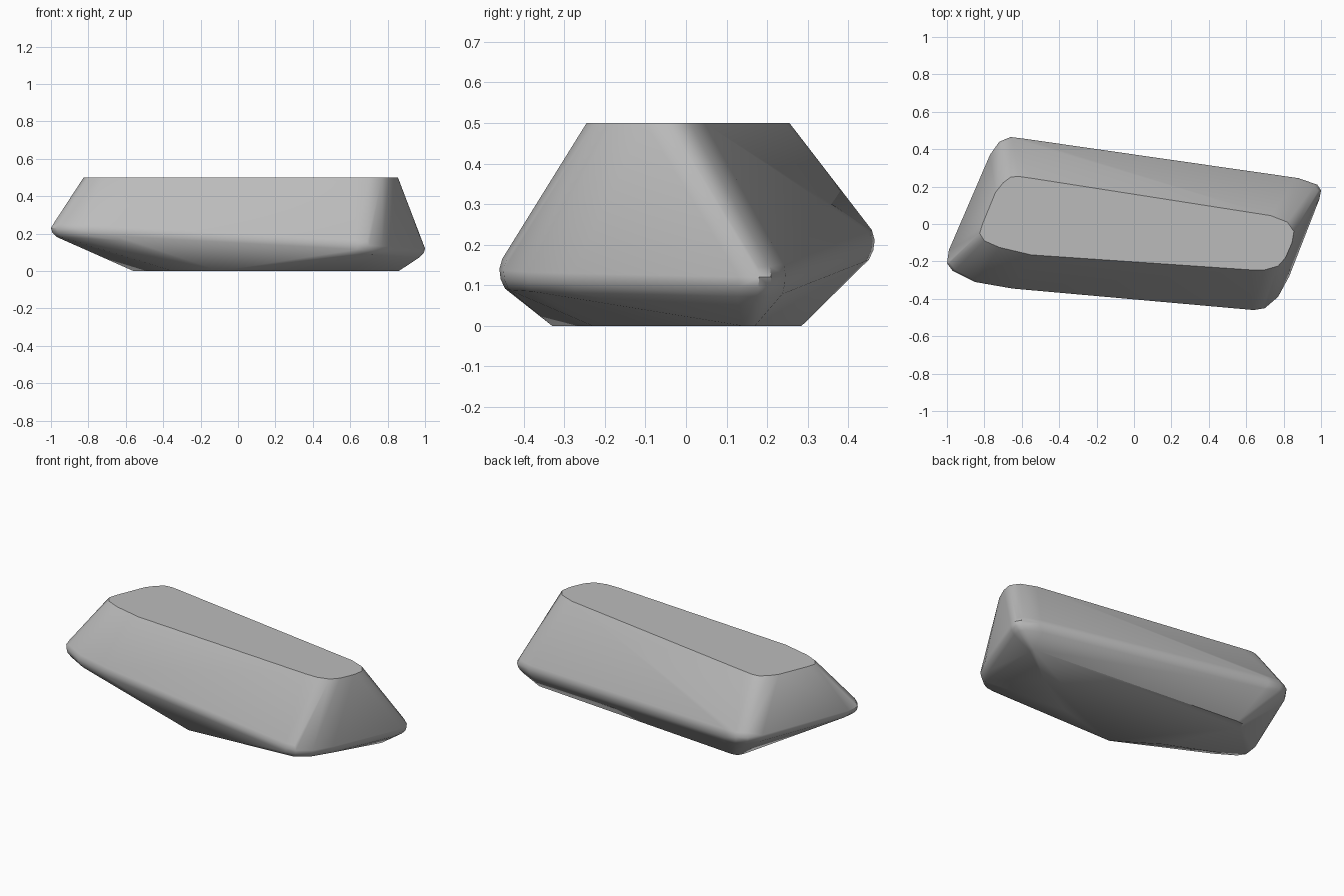
import bpy, bmesh, math

if "Cube" in bpy.data.objects:
    bpy.data.objects.remove(bpy.data.objects["Cube"])

# Outlines of the stone: flat crown, widest rim, flat underside
CROWN = [(-.74, .17), (-.70, .22), (-.66, .25), (-.62, .255), (-.55, .245),
         (.73, .045), (.82, .01), (.855, -.04), (.845, -.1), (.81, -.18),
         (.77, -.225), (.70, -.245), (.62, -.245), (-.55, -.165),
         (-.72, -.125), (-.80, -.09), (-.825, -.05), (-.81, .0)]
RIM = [(-.77, .37), (-.72, .44), (-.66, .465), (-.58, .455), (.88, .245),
       (.98, .21), (1, .18), (.99, .13), (.83, -.28), (.77, -.39),
       (.70, -.45), (.64, -.46), (-.65, -.345), (-.85, -.31),
       (-.97, -.25), (-1, -.21), (-.99, -.14)]
BASE = [(-.56, .24), (-.54, .28), (-.5, .285), (.86, .17), (.86, .14),
        (.6, -.05), (.3, -.23), (-.1, -.33), (-.35, -.17)]


def rim_height(x):
    return .175 - .055 * x


# Hull around the outlines; the rim is a rounded band of three rings
bm = bmesh.new()
for x, y in CROWN:
    bm.verts.new((x, y, .5))
for scale, lift in ((.985, .025), (1, 0), (.993, -.025), (.97, -.048)):
    for x, y in RIM:
        bm.verts.new((x * scale, y * scale, rim_height(x) + lift))
for x, y in BASE:
    bm.verts.new((x, y, 0))
hull = bmesh.ops.convex_hull(bm, input=bm.verts)
loose = {g for g in hull["geom_interior"] + hull["geom_unused"]
         if isinstance(g, bmesh.types.BMVert)}
bmesh.ops.delete(bm, geom=list(loose), context="VERTS")
bmesh.ops.dissolve_limit(bm, angle_limit=math.radians(.5),
                         verts=bm.verts, edges=bm.edges)
bmesh.ops.recalc_face_normals(bm, faces=bm.faces)

mesh = bpy.data.meshes.new("stone")
bm.to_mesh(mesh)
bm.free()
stone = bpy.data.objects.new("stone", mesh)
bpy.context.collection.objects.link(stone)

# Plain grey stone
grey = bpy.data.materials.new("stone grey")
grey.use_nodes = True
colour = (.5, .5, .5, 1)
grey.diffuse_color = colour
grey.node_tree.nodes["Principled BSDF"].inputs["Base Color"].default_value = colour
mesh.materials.append(grey)

bpy.ops.object.select_all(action="DESELECT")
stone.select_set(True)
bpy.context.view_layer.objects.active = stone
bpy.ops.object.shade_smooth_by_angle(angle=math.radians(35))
